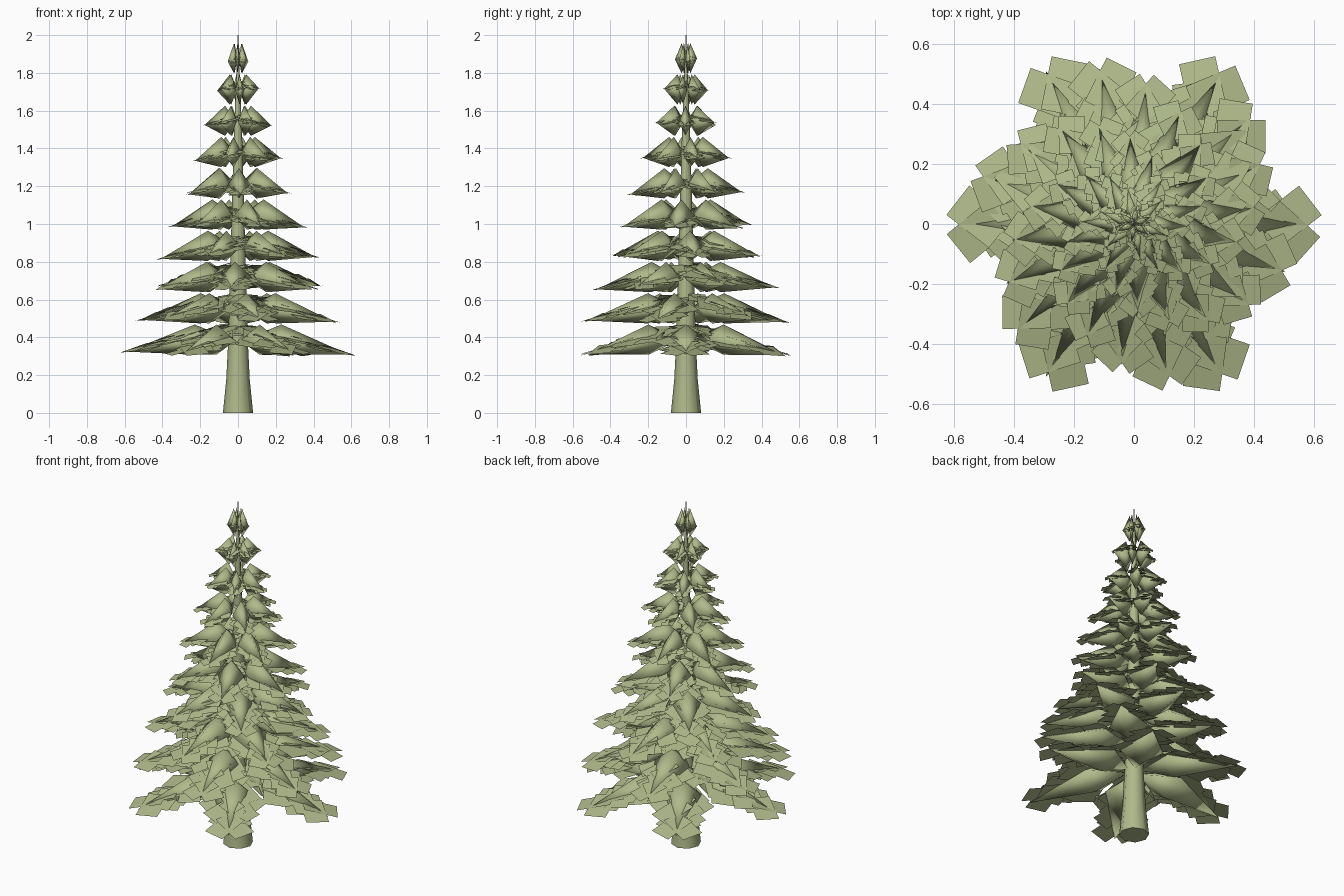
import bpy, bmesh, math, random

if "Cube" in bpy.data.objects:
    bpy.data.objects.remove(bpy.data.objects["Cube"])

random.seed(4)
green = bpy.data.materials.new("olive green")
green.diffuse_color = (0.43, 0.49, 0.255, 1)
green.use_nodes = True
green.node_tree.nodes["Principled BSDF"].inputs["Base Color"].default_value = green.diffuse_color


def finish(bm, name, angle):
    mesh = bpy.data.meshes.new(name)
    bm.to_mesh(mesh)
    bm.free()
    mesh.materials.append(green)
    obj = bpy.data.objects.new(name, mesh)
    bpy.context.collection.objects.link(obj)
    bpy.ops.object.select_all(action='DESELECT')
    obj.select_set(True)
    bpy.context.view_layer.objects.active = obj
    bpy.ops.object.shade_smooth_by_angle(angle=math.radians(angle))


# Trunk: tapered eight-sided rings with a flared foot and a thin leader
bm = bmesh.new()
SIDES = 8
rings = []
for z, r in [(0, .08), (.18, .062), (.34, .054), (.62, .045), (1, .035),
             (1.4, .024), (1.75, .011), (1.92, .004), (2, .002)]:
    rings.append([bm.verts.new((r * math.cos(math.tau * k / SIDES),
                                r * math.sin(math.tau * k / SIDES), z))
                  for k in range(SIDES)])
for low, high in zip(rings, rings[1:]):
    for k in range(SIDES):
        n = (k + 1) % SIDES
        bm.faces.new((low[k], low[n], high[n], high[k]))
bm.faces.new(rings[0][::-1])
bm.faces.new(rings[-1])
finish(bm, "trunk", 60)

# Needle cards of one branch half: start along branch, angle, length, width
# (all lengths are shares of the tier radius)
CARDS = [(.72, 40, .29, .20), (.60, 36, .27, .20), (.54, 48, .30, .20),
         (.42, 36, .30, .20), (.36, 54, .35, .20), (.24, 42, .34, .19),
         (.18, 28, .28, .18), (.10, 40, .26, .16)]


def place(bm, u, v, z, radius, turn):
    c, s = math.cos(turn), math.sin(turn)
    return bm.verts.new((radius * (u * c - v * s), radius * (u * s + v * c), z))


def add_card(bm, tip_z, radius, turn, side, card):
    """Flat, gently drooping card beside the branch."""
    start, angle, length, width = card
    a = math.radians(angle + random.uniform(-3, 3))
    dx, dy = math.cos(a), math.sin(a)
    lift = random.uniform(-.018, .008) if start < .7 else 0
    verts = []
    for along, across in [(0, -.5), (1, -.5), (1, .5), (0, .5)]:
        u = start + dx * length * along - dy * width * across
        v = -.05 + dy * length * along + dx * width * across
        z = tip_z + lift + radius * (.26 * (1 - u) - .12 * v)
        verts.append(place(bm, u, v * side, z, radius, turn))
    bm.faces.new(verts if side > 0 else verts[::-1])


def add_limb(bm, mid, tip_z, radius, turn):
    """Smooth body tapering to both ends, tall diamond in section."""
    root = place(bm, .06, 0, mid, radius, turn)
    tip = place(bm, .95, 0, tip_z, radius, turn)
    ring = [place(bm, .37, v, mid + z, radius, turn)
            for v, z in [(.19, -.005), (0, .08), (-.19, -.005), (0, -.08)]]
    for k in range(4):
        n = (k + 1) % 4
        bm.faces.new((root, ring[n], ring[k]))
        bm.faces.new((tip, ring[k], ring[n]))
    bmesh.ops.recalc_face_normals(bm, faces=bm.faces)


# Ten tiers of six branches, each smaller and turned by the golden angle
TIP_HEIGHTS = [.315, .487, .665, .825, .99, 1.165, 1.34, 1.53, 1.71, 1.87]
for i, tip_z in enumerate(TIP_HEIGHTS):
    radius = .62 - .062 * i
    mid = .388 + .1655 * i
    limbs, cards = bmesh.new(), bmesh.new()
    for k in range(6):
        turn = math.radians(60 * k - 137.5 * i)
        tip = tip_z + random.uniform(-.012, .01)
        add_limb(limbs, mid, tip, radius, turn)
        for side in (1, -1):
            for card in CARDS:
                add_card(cards, tip, radius, turn, side, card)
    finish(limbs, f"branch_limbs_{i + 1}", 180)
    finish(cards, f"needle_cards_{i + 1}", 30)
